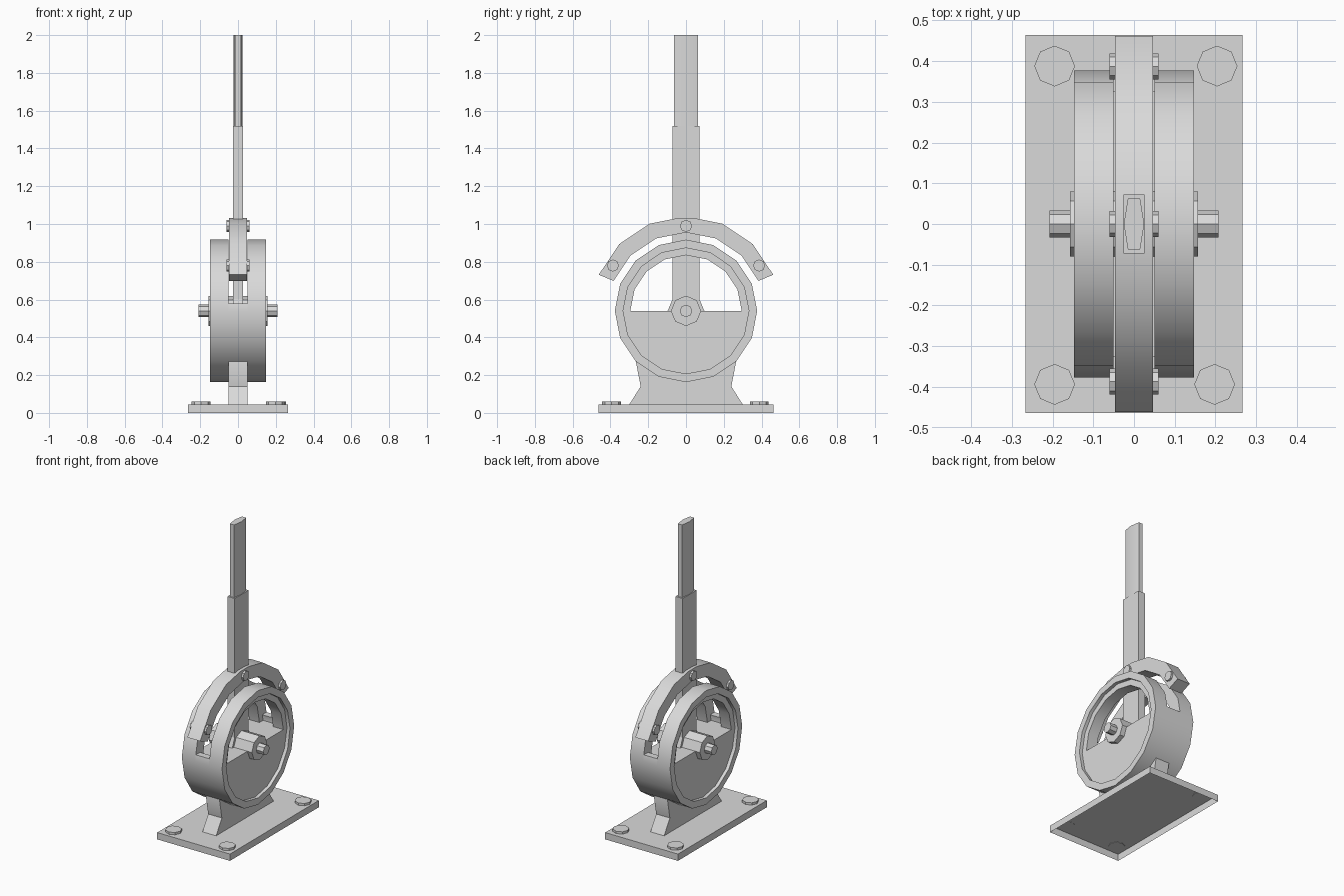
import bpy, bmesh, math

cube = bpy.data.objects.get("Cube")
if cube:
    bpy.data.objects.remove(cube, do_unlink=True)

# One plain metal colour
GREY = (0.7, 0.7, 0.7, 1)
metal = bpy.data.materials.new("light_grey_metal")
metal.use_nodes = True
metal.diffuse_color = GREY
metal.node_tree.nodes["Principled BSDF"].inputs["Base Color"].default_value = GREY

AXIS = 0.54     # height of the pivot


def finish(name, bm):
    mesh = bpy.data.meshes.new(name)
    bm.to_mesh(mesh)
    bm.free()
    mesh.materials.append(metal)
    obj = bpy.data.objects.new(name, mesh)
    bpy.context.collection.objects.link(obj)
    bpy.ops.object.select_all(action='DESELECT')
    bpy.context.view_layer.objects.active = obj
    obj.select_set(True)
    bpy.ops.object.shade_smooth_by_angle(angle=math.radians(30))


def extrude(name, points, depth, to_world, open_start=False):
    """Extrude a flat outline by depth, placing points with to_world(u, v, w)."""
    bm = bmesh.new()
    lo, hi = [[bm.verts.new(to_world(u, v, w)) for u, v in points] for w in depth]
    start = bm.faces.new(lo)
    bm.faces.new(hi)
    for i in range(len(points)):
        j = (i + 1) % len(points)
        bm.faces.new((lo[i], lo[j], hi[j], hi[i]))
    bmesh.ops.recalc_face_normals(bm, faces=bm.faces)
    if open_start:
        bmesh.ops.delete(bm, geom=[start], context='FACES_ONLY')
    finish(name, bm)


def side_plate(name, points, half):
    extrude(name, points, (-half, half), lambda u, v, w: (w, u, v))


def upright(name, points, z0, z1, open_start=False):
    extrude(name, points, (z0, z1), lambda u, v, w: (u, v, w), open_start)


def box_outline(a, b):
    return [(-a, -b), (a, -b), (a, b), (-a, b)]


def circle(r, sides, u=0, v=0, start=0, end=360):
    count = sides if end - start == 360 else sides + 1
    angles = [math.radians(start + (end - start) * i / sides) for i in range(count)]
    return [(u + r * math.cos(a), v + r * math.sin(a)) for a in angles]


def band(name, inner, outer, x0, x1, sides, start=0, end=360, ceiling=None):
    """Ring or arc around the pivot, optionally cut flat at a ceiling height."""
    bm = bmesh.new()
    full = end - start == 360
    loops = []
    for r, x in ((inner, x0), (outer, x0), (outer, x1), (inner, x1)):
        pts = circle(r, sides, 0, AXIS, start, end)
        loops.append([bm.verts.new((x, y, z)) for y, z in pts])
    n = len(loops[0])
    for k in range(4):
        a, b = loops[k], loops[(k + 1) % 4]
        for i in range(n if full else n - 1):
            j = (i + 1) % n
            bm.faces.new((a[i], a[j], b[j], b[i]))
    if not full:
        for i in (0, -1):
            bm.faces.new([loop[i] for loop in loops])
    if ceiling:
        bmesh.ops.bisect_plane(bm, geom=bm.verts[:] + bm.edges[:] + bm.faces[:],
                               plane_co=(0, 0, ceiling), plane_no=(0, 0, 1),
                               clear_outer=True)
        bmesh.ops.holes_fill(bm, edges=[e for e in bm.edges if e.is_boundary])
    bmesh.ops.recalc_face_normals(bm, faces=bm.faces)
    finish(name, bm)


# Base plate, hollow underneath, and its bolts
upright("base_plate", box_outline(0.266, 0.464), 0, 0.045, open_start=True)
bolts = [(-0.195, 0.388), (0.204, 0.388), (-0.195, -0.394), (0.198, -0.394)]
for i, (x, y) in enumerate(bolts):
    upright(f"base_bolt_{i + 1}", circle(0.05, 8, x, y), 0.043, 0.06)

# Pedestal with a narrow waist
right = [(0.3, 0.045), (0.24, 0.14), (0.265, 0.27), (0.24, 0.35)]
side_plate("pedestal", right + [(-y, z) for y, z in reversed(right)], 0.05)

# Drum rim and inner lip: two cheeks, with a lower middle that leaves the lever slot
for side, x0, x1 in (("left", 0.05, 1), ("right", -1, -0.05)):
    band(f"drum_rim_{side}", 0.333, 0.377, max(x0, -0.147), min(x1, 0.147), 16)
    band(f"drum_lip_{side}", 0.295, 0.334, max(x0, -0.125), min(x1, 0.125), 8, 0, 180)
band("drum_rim_middle", 0.333, 0.377, -0.05, 0.05, 16, ceiling=0.58)
side_plate("drum_lower_half", circle(0.334, 8, 0, AXIS, 180, 360), 0.125)

# Pivot
side_plate("pivot_boss", circle(0.08, 8, 0, AXIS), 0.157)
side_plate("pivot_axle", circle(0.033, 8, 0, AXIS), 0.208)
side_plate("lever_hub", circle(0.097, 8, 0, AXIS), 0.026)

# Lever arm and tapered grip
upright("lever_arm", box_outline(0.026, 0.072), AXIS, 1.52)
upright("lever_grip", [(0.015, -0.063), (0.025, 0), (0.015, 0.063),
                       (-0.015, 0.063), (-0.025, 0), (-0.015, -0.063)], 1.5, 2.0)

# Curved guard over the drum, with cross pins
band("guard_arc", 0.415, 0.5, -0.047, 0.047, 6, 22.5, 157.5, ceiling=1.032)
for i, (y, z) in enumerate(((-0.387, 0.78), (0, 0.99), (0.387, 0.78))):
    side_plate(f"guard_pin_{i + 1}", circle(0.032, 8, y, z), 0.06)
